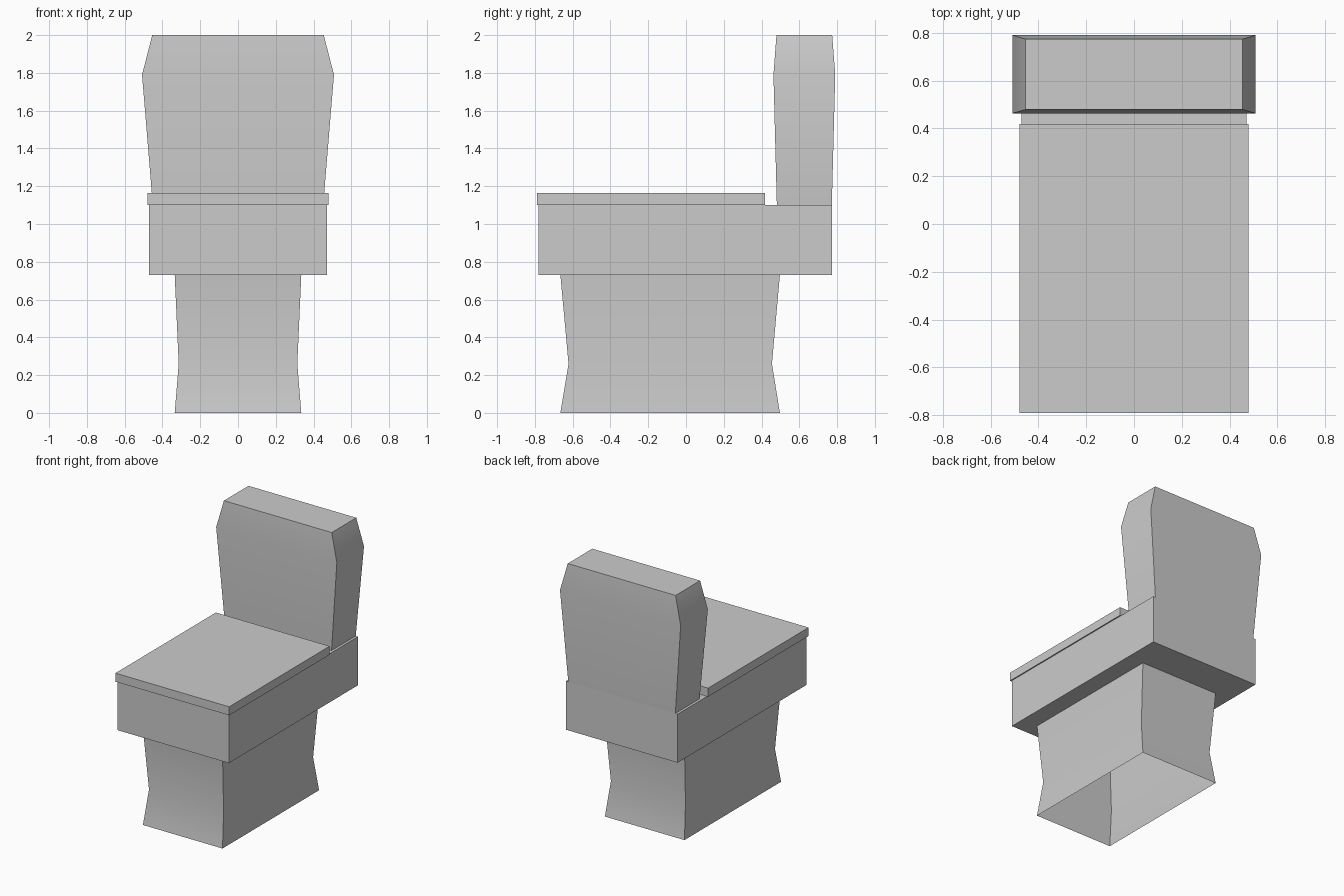
import bpy
import math

if "Cube" in bpy.data.objects:
    bpy.data.objects.remove(bpy.data.objects["Cube"], do_unlink=True)

# One plain ceramic colour
COLOUR = (0.6, 0.6, 0.6, 1)
ceramic = bpy.data.materials.new("ceramic grey")
ceramic.use_nodes = True
ceramic.diffuse_color = COLOUR
ceramic.node_tree.nodes["Principled BSDF"].inputs["Base Color"].default_value = COLOUR


def loft(name, sections, capped=True):
    """Stack rectangles given as (z, half width, front y, back y)."""
    verts, faces = [], []
    for z, w, front, back in sections:
        verts += [(-w, front, z), (w, front, z), (w, back, z), (-w, back, z)]
    for level in range(len(sections) - 1):
        a = level * 4
        for i in range(4):
            j = (i + 1) % 4
            faces.append((a + i, a + j, a + 4 + j, a + 4 + i))
    if capped:
        top = len(verts) - 4
        faces += [(3, 2, 1, 0), (top, top + 1, top + 2, top + 3)]
    mesh = bpy.data.meshes.new(name)
    mesh.from_pydata(verts, [], faces)
    mesh.materials.append(ceramic)
    obj = bpy.data.objects.new(name, mesh)
    bpy.context.collection.objects.link(obj)
    bpy.ops.object.select_all(action="DESELECT")
    obj.select_set(True)
    bpy.context.view_layer.objects.active = obj
    bpy.ops.object.shade_smooth_by_angle(angle=math.radians(40))
    return obj


# Hollow waisted pedestal, open underneath
loft("pedestal", [(0, 0.335, -0.665, 0.497),
                  (0.26, 0.314, -0.622, 0.455),
                  (0.73, 0.335, -0.665, 0.497)], capped=False)
# Bowl block and the lid lying on it
loft("bowl", [(0.73, 0.47, -0.78, 0.772), (1.1, 0.47, -0.78, 0.772)])
loft("lid", [(1.1, 0.479, -0.79, 0.418), (1.165, 0.479, -0.79, 0.418)])
# Water tank, widest near the top
loft("tank", [(1.1, 0.451, 0.481, 0.772),
              (1.79, 0.508, 0.463, 0.79),
              (2.0, 0.454, 0.479, 0.774)])
